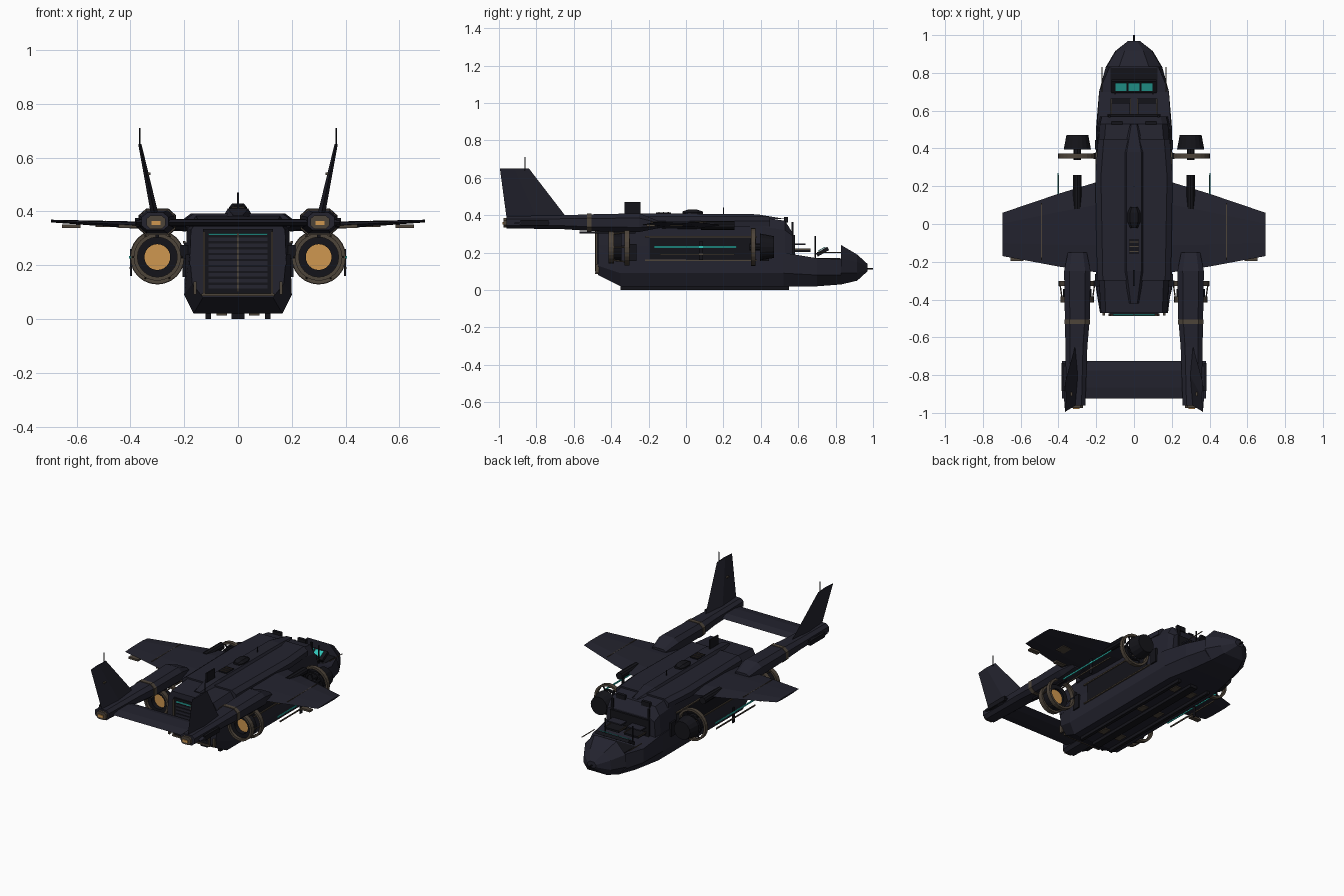
import bpy, bmesh, math
from mathutils import Vector, Matrix

if "Cube" in bpy.data.objects:
    bpy.data.objects.remove(bpy.data.objects["Cube"])


def material(name, rgb):
    m = bpy.data.materials.new(name)
    m.use_nodes = True
    m.diffuse_color = (*rgb, 1)
    bsdf = m.node_tree.nodes["Principled BSDF"]
    bsdf.inputs["Base Color"].default_value = (*rgb, 1)
    bsdf.inputs["Roughness"].default_value = 0.7
    return m


NAVY = material("dark navy hull", (.017, .017, .028))
BLACK = material("near black", (.007, .007, .010))
BRONZE = material("dull bronze", (.075, .058, .042))
TEAL = material("teal glow", (.03, .55, .48))
AMBER = material("amber glow", (.62, .31, .08))


def finish(name, bm, mat, mirror=False):
    bmesh.ops.recalc_face_normals(bm, faces=bm.faces)
    me = bpy.data.meshes.new(name)
    bm.to_mesh(me)
    bm.free()
    ob = bpy.data.objects.new(name, me)
    bpy.context.collection.objects.link(ob)
    me.materials.append(mat)
    if mirror:
        ob.modifiers.new("Mirror", 'MIRROR')
    return ob


def box(name, loc, size, mat, mirror=False, tilt=0, roll=0):
    bm = bmesh.new()
    turn = Matrix.Rotation(tilt, 4, 'X') @ Matrix.Rotation(roll, 4, 'Y')
    bmesh.ops.create_cube(bm, size=1, matrix=Matrix.Translation(loc) @ turn @ Matrix.Diagonal((*size, 1)))
    return finish(name, bm, mat, mirror)


def rod(name, a, b, r, mat, mirror=False, r2=None, n=8):
    """Cylinder or cone from point a to point b."""
    a, b = Vector(a), Vector(b)
    turn = (b - a).to_track_quat('Z', 'Y').to_matrix().to_4x4()
    bm = bmesh.new()
    bmesh.ops.create_cone(bm, cap_ends=True, segments=n, radius1=r, radius2=r if r2 is None else r2,
                          depth=(b - a).length, matrix=Matrix.Translation((a + b) / 2) @ turn)
    return finish(name, bm, mat, mirror)


def loft(name, sections, mat, mirror=False, closed=False):
    """Skin equal point loops, capped unless closed into a ring."""
    bm = bmesh.new()
    loops = [[bm.verts.new(p) for p in s] for s in sections]
    pairs = list(zip(loops, loops[1:]))
    if closed:
        pairs.append((loops[-1], loops[0]))
    else:
        bm.faces.new(loops[0])
        bm.faces.new(loops[-1])
    for a, b in pairs:
        for i in range(len(a)):
            j = (i + 1) % len(a)
            bm.faces.new((a[i], a[j], b[j], b[i]))
    return finish(name, bm, mat, mirror)


def hoop(name, x, y, z, outer, inner, width, mat, n=24):
    """Flat band around the y axis, mirrored to both sides."""
    sections = []
    for r, dy in ((outer, -width / 2), (outer, width / 2), (inner, width / 2), (inner, -width / 2)):
        sections.append([(x + r * math.cos(2 * math.pi * i / n), y + dy,
                          z + r * math.sin(2 * math.pi * i / n)) for i in range(n)])
    return loft(name, sections, mat, True, closed=True)


def hull_loop(y, half):
    """Symmetric section from right-half points, bottom to top."""
    return [(x, y, z) for x, z in half] + [(-x, y, z) for x, z in reversed(half)]


# Fuselage: lower tub, nose and upper cabin
loft("lower_hull", [
    hull_loop(-.47, [(.13, .08), (.17, .13), (.18, .24)]),
    hull_loop(-.35, [(.165, .02), (.2, .09), (.195, .24)]),
    hull_loop(.52, [(.165, .02), (.2, .09), (.195, .2)]),
    hull_loop(.70, [(.13, .02), (.185, .08), (.185, .17)]),
    hull_loop(.83, [(.1, .03), (.15, .08), (.13, .165)])], NAVY)
loft("nose", [
    hull_loop(.83, [(.1, .03), (.15, .09), (.145, .17), (.08, .24)]),
    hull_loop(.915, [(.07, .05), (.1, .09), (.095, .15), (.05, .19)]),
    hull_loop(.97, [(.015, .1), (.03, .11), (.03, .125), (.015, .14)])], NAVY)
rod("nose_probe", (0, .96, .115), (0, 1.0, .115), .004, BLACK)
loft("upper_cabin", [
    hull_loop(-.47, [(.18, .2), (.175, .33), (.15, .37)]),
    hull_loop(-.2, [(.195, .2), (.19, .34), (.16, .39)]),
    hull_loop(.4, [(.195, .19), (.19, .34), (.16, .39)]),
    hull_loop(.53, [(.19, .17), (.18, .32), (.15, .37)]),
    hull_loop(.57, [(.18, .17), (.17, .29), (.14, .305)])], NAVY)
loft("shoulder_deck", [hull_loop(y, [(w, .34), (w, .37), (w - .03, .392)])
                       for y, w in ((-.3, .195), (.25, .205), (.45, .19))], NAVY)
loft("roof_spine", [hull_loop(y, [(w, .38), (w * .7, z)])
                    for y, w, z in ((-.42, .025, .385), (-.25, .055, .41), (.38, .055, .405), (.53, .02, .38))], NAVY)
loft("roof_dome", [hull_loop(y, [(w, .4), (w, .415), (w * .6, z)])
                   for y, w, z in ((-.02, .02, .42), (.01, .034, .43), (.06, .034, .43), (.09, .02, .42))], BLACK)
box("roof_blade", (0, -.285, .44), (.008, .085, .06), BLACK)
box("roof_vent", (0, -.12, .408), (.055, .08, .012), BLACK)
for i in range(3):
    box("vent_slat", (0, -.145 + i * .025, .415), (.05, .006, .006), BRONZE)
rod("roof_antenna", (0, .2, .4), (0, .2, .44), .003, BLACK)
box("brow_light", (.09, .535, .375), (.06, .02, .03), BLACK, True)
box("cabin_brow_frame", (.13, .57, .33), (.012, .012, .07), BLACK, True)

# Belly skids and hatches
box("outer_skid", (.11, .1, .011), (.02, .9, .022), BLACK, True)
box("centre_skid", (0, .1, .011), (.05, .9, .022), BLACK)
for y in (-.2, .15, .45):
    box("belly_hatch", (.06, y, .017), (.04, .06, .008), BRONZE, True)

# Rear ramp
box("ramp_panel", (0, -.472, .21), (.26, .012, .25), BLACK)
for i in range(9):
    box("ramp_slat", (0, -.479, .12 + i * .022), (.22, .006, .014), NAVY)
box("ramp_light", (0, -.481, .315), (.22, .006, .007), TEAL)
box("ramp_sill", (0, -.48, .09), (.27, .012, .01), BRONZE)
box("ramp_side_rail", (.127, -.48, .205), (.008, .01, .24), BRONZE, True)
box("ramp_hinge", (.16, -.475, .115), (.012, .02, .05), BRONZE, True)
box("ramp_centre_rail", (0, -.483, .21), (.006, .006, .22), BRONZE)

# Open cockpit with seats, console and screens
box("cockpit_floor", (0, .69, .165), (.25, .27, .01), BLACK)
box("cockpit_bulkhead", (0, .575, .23), (.28, .015, .13), BLACK)
for s in (-1, 1):
    box("seat_cushion", (s * .07, .62, .21), (.1, .09, .012), BLACK)
    box("seat_headrest", (s * .07, .6, .245), (.1, .08, .008), NAVY)
    for e in (-1, 1):
        box("seat_trim", (s * .07 + e * .052, .62, .218), (.004, .09, .006), BRONZE)
box("console", (0, .73, .205), (.24, .07, .02), BLACK, tilt=math.radians(30))
for x in (-.07, 0, .07):
    box("console_screen", (x, .725, .219), (.058, .045, .004), TEAL, tilt=math.radians(30))
rod("control_post", (.1, .69, .17), (.1, .69, .29), .004, BLACK, True)
rod("side_probe", (.17, .70, .2), (.17, .83, .2), .003, BRONZE, True)


def wing_loop(x, lead, trail, z, t):
    c = lead - trail
    return [(x, lead, z), (x, lead - .25 * c, z + t), (x, lead - .7 * c, z + t * .8),
            (x, trail, z), (x, lead - .7 * c, z - t * .8), (x, lead - .25 * c, z - t)]


def fin_loop(x, z, lead, trail, t):
    return [(x, lead, z), (x + t, (lead + trail) / 2, z), (x, trail, z), (x - t, (lead + trail) / 2, z)]


# Wings, tailplane and canted fins
loft("wing", [wing_loop(.17, .23, -.26, .342, .018), wing_loop(.4, .16, -.225, .35, .013),
              wing_loop(.695, .06, -.17, .364, .005)], NAVY, True)
box("wing_seam", (.49, -.04, .363), (.004, .3, .004), BRONZE, True, roll=-.05)
for x, y in ((.41, -.195), (.62, -.18)):
    box("flap_fairing", (x, y, .345), (.07, .03, .012), BRONZE, True)
box("underwing_hatch", (.5, -.05, .344), (.06, .07, .006), BRONZE, True)
rod("wing_pod", (.3, .08, .345), (.3, .26, .345), .023, BLACK, True, n=10)
loft("tailplane", [wing_loop(x, -.725, -.925, .358, .014) for x in (-.38, 0, .38)], NAVY)
loft("tail_fin", [fin_loop(.31, .39, -.64, -.96, .014), fin_loop(.365, .65, -.84, -.995, .006)], NAVY, True)
rod("fin_antenna", (.365, -.86, .64), (.365, -.86, .71), .0025, BLACK, True)
box("fin_marker", (.335, -.9, .54), (.02, .02, .008), BRONZE, True)
box("tailplane_cap", (.375, -.81, .36), (.016, .15, .03), BLACK, True)


def boom_loop(y, x, w, low, high):
    m, h = (low + high) / 2, (high - low) / 4
    return [(x - w, y, m - h), (x - w * .6, y, low), (x + w * .6, y, low), (x + w, y, m - h),
            (x + w, y, m + h), (x + w * .6, y, high), (x - w * .6, y, high), (x - w, y, m + h)]


# Tail booms
loft("tail_boom", [boom_loop(-.15, .3, .05, .33, .37), boom_loop(-.25, .3, .07, .31, .41),
                   boom_loop(-.5, .3, .066, .315, .405), boom_loop(-.65, .305, .058, .325, .4),
                   boom_loop(-.96, .308, .05, .33, .395)], NAVY, True)
loft("boom_band", [boom_loop(y, .3, .068, .312, .408) for y in (-.53, -.505)], BRONZE, True)
loft("boom_nozzle", [boom_loop(y, .305, .035, .335, .385) for y in (-.975, -.95)], BRONZE, True)
box("boom_exhaust", (.305, -.977, .357), (.035, .006, .016), AMBER, True)
box("boom_keel", (.3, -.42, .308), (.012, .3, .012), BLACK, True)

# Engines: open hoops at both ends with inlet, exhaust and side rails
EX, EZ = .3, .23
hoop("front_hoop", EX, .36, EZ, .102, .088, .025, BRONZE)
hoop("front_inner_hoop", EX, .36, EZ, .065, .055, .018, BLACK)
hoop("rear_hoop", EX, -.315, EZ, .1, .086, .028, BRONZE)
hoop("nozzle_hoop", EX, -.4, EZ, .088, .074, .03, BRONZE)
hoop("exhaust_shroud", EX, -.37, EZ, .076, .048, .05, BLACK)
rod("exhaust_glow", (EX, -.365, EZ), (EX, -.36, EZ), .05, AMBER, True, n=24)
rod("inlet_cone", (EX, .395, EZ), (EX, .47, EZ), .072, BLACK, True, r2=.058, n=16)
rod("fan_hub", (EX, .34, EZ), (EX, .395, EZ), .02, BLACK, True)
for i in range(6):
    a = math.tau * i / 6
    d = Vector((math.cos(a), 0, math.sin(a)))
    c = Vector((EX, .36, EZ))
    rod("fan_strut", c + d * .015, c + d * .093, .005, BLACK, True, n=6)
    c = Vector((EX, 0, EZ))
    rod("nozzle_strut", c + d * .08 + Vector((0, -.4, 0)), c + d * .093 + Vector((0, -.31, 0)), .004, BRONZE, True, n=6)
for y in (-.315, .36):
    box("engine_mount", (.2, y, .25), (.03, .03, .05), BLACK, True)
box("rail_light", (.402, .05, .23), (.006, .44, .009), TEAL, True)
box("side_rail", (.4, .06, .19), (.006, .4, .008), BRONZE, True)
box("rail_bracket", (.398, .08, .21), (.006, .02, .1), BLACK, True)

# Cabin side doors and trim
box("side_door", (.196, .08, .225), (.008, .55, .12), BLACK, True)
for z in (.16, .285):
    box("door_rail", (.2, .08, z), (.01, .6, .008), BRONZE, True)
for y in (-.29, .42):
    box("door_step", (.2, y, .2), (.012, .05, .09), BLACK, True)
